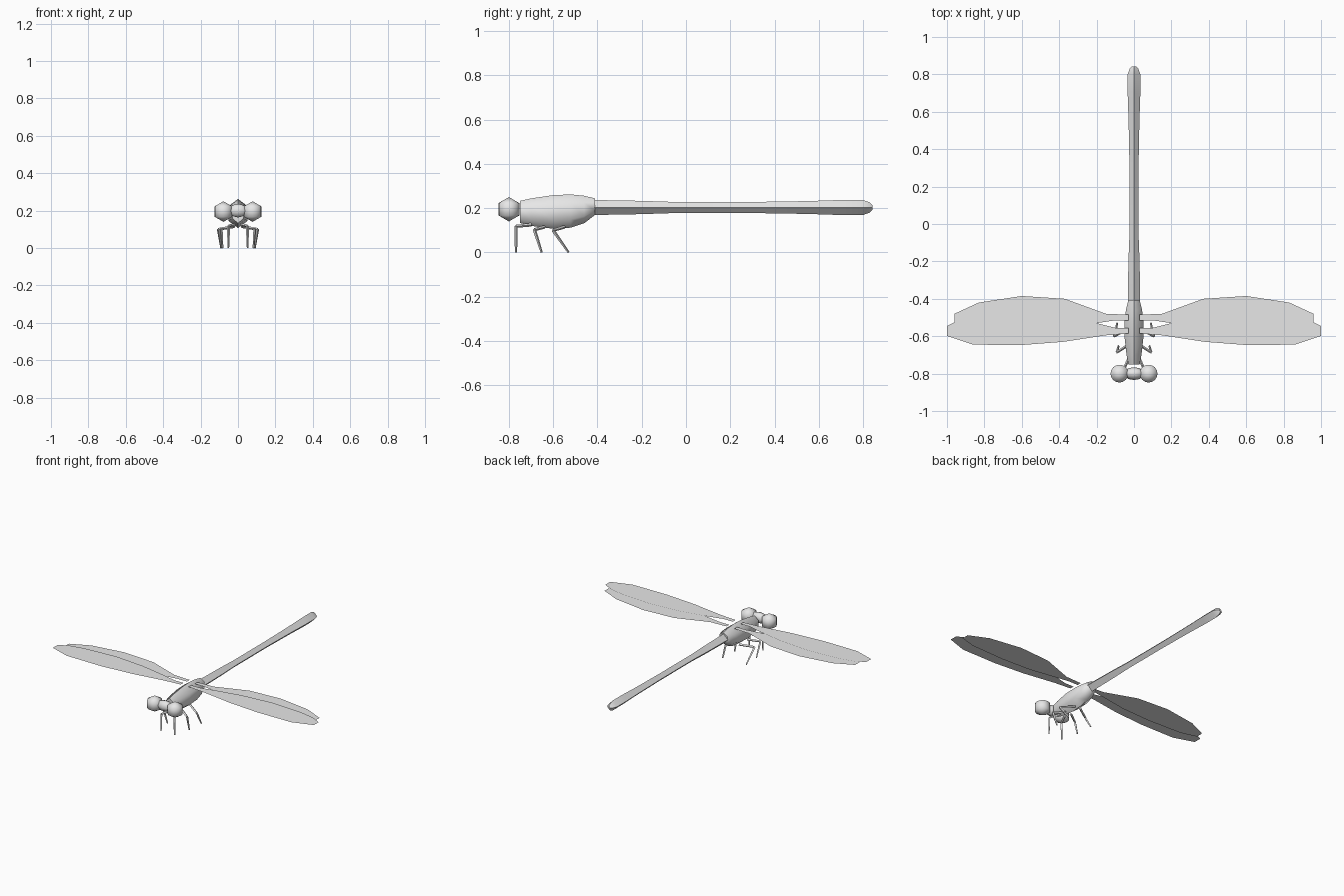
import bpy, bmesh, math
from mathutils import Vector

if "Cube" in bpy.data.objects:
    bpy.data.objects.remove(bpy.data.objects["Cube"])

grey = bpy.data.materials.new("light grey")
grey.diffuse_color = (0.8, 0.8, 0.8, 1)
grey.use_nodes = True
grey.node_tree.nodes["Principled BSDF"].inputs["Base Color"].default_value = grey.diffuse_color


def finish(name, bm, smooth=0):
    """Turn a bmesh into a named object, optionally smoothed below an angle."""
    bmesh.ops.recalc_face_normals(bm, faces=bm.faces)
    me = bpy.data.meshes.new(name)
    bm.to_mesh(me)
    bm.free()
    me.materials.append(grey)
    ob = bpy.data.objects.new(name, me)
    bpy.context.collection.objects.link(ob)
    if smooth:
        bpy.ops.object.select_all(action='DESELECT')
        ob.select_set(True)
        bpy.context.view_layer.objects.active = ob
        bpy.ops.object.shade_smooth_by_angle(angle=math.radians(smooth))
    return ob


def loft(name, sections, sides, smooth):
    """Skin rings along y; each section is (y, centre z, half width, half height)."""
    bm = bmesh.new()
    rings = []
    for y, z, rx, rz in sections:
        ring = []
        for i in range(sides):
            a = 2 * math.pi * i / sides
            ring.append(bm.verts.new((rx * math.sin(a), y, z + rz * math.cos(a))))
        rings.append(ring)
    for a, b in zip(rings, rings[1:]):
        for i in range(sides):
            j = (i + 1) % sides
            bm.faces.new((a[i], a[j], b[j], b[i]))
    bm.faces.new(rings[0])
    bm.faces.new(rings[-1])
    return finish(name, bm, smooth)


def ball(name, loc, size, segs, rings, smooth):
    bm = bmesh.new()
    bmesh.ops.create_uvsphere(bm, u_segments=segs, v_segments=rings, radius=1)
    for v in bm.verts:
        v.co = Vector(loc) + Vector(v.co[k] * size[k] for k in range(3))
    return finish(name, bm, smooth)


def rod(bm, a, b, r0, r1):
    """Four-sided tapered rod between two points."""
    a, b = Vector(a), Vector(b)
    d = b - a
    m = d.to_track_quat('Z', 'Y').to_matrix().to_4x4()
    m.translation = (a + b) / 2
    bmesh.ops.create_cone(bm, cap_ends=True, segments=4, radius1=r0, radius2=r1,
                          depth=d.length, matrix=m)


# thorax
loft("thorax", [(-0.75, 0.183, 0.035, 0.05), (-0.70, 0.182, 0.046, 0.062),
                (-0.60, 0.183, 0.059, 0.076), (-0.52, 0.187, 0.058, 0.075),
                (-0.46, 0.194, 0.05, 0.062), (-0.41, 0.207, 0.036, 0.037)], 6, 65)

# long abdomen with a diamond section
loft("abdomen", [(-0.42, 0.203, 0.033, 0.034), (-0.2, 0.203, 0.03, 0.03),
                 (-0.05, 0.203, 0.024, 0.025), (0.3, 0.203, 0.024, 0.025),
                 (0.55, 0.203, 0.029, 0.029), (0.7, 0.203, 0.034, 0.034),
                 (0.80, 0.203, 0.034, 0.034), (0.83, 0.203, 0.023, 0.023),
                 (0.843, 0.203, 0.01, 0.01)], 4, 50)

# head and large eyes
ball("head", (0, -0.8, 0.2), (0.056, 0.034, 0.037), 12, 4, 70)
for side, label in ((-1, "left"), (1, "right")):
    ball(label + "_eye", (side * 0.078, -0.8, 0.195), (0.055, 0.055, 0.055), 16, 3, 70)

# wings: flat outlines, front pair slightly above the rear pair
front_wing = [(0.03, -0.585), (0.15, -0.595), (0.38, -0.63), (0.6, -0.647), (0.86, -0.645),
              (1.0, -0.598), (1.0, -0.545), (0.93, -0.51), (0.83, -0.49), (0.6, -0.475),
              (0.38, -0.495), (0.2, -0.53), (0.1, -0.555), (0.03, -0.555)]
rear_wing = [(0.03, -0.485), (0.15, -0.48), (0.37, -0.4), (0.6, -0.385), (0.83, -0.42),
             (0.96, -0.48), (0.96, -0.53), (0.85, -0.56), (0.6, -0.57), (0.38, -0.56),
             (0.2, -0.53), (0.1, -0.515), (0.03, -0.515)]
for side, label in ((-1, "left"), (1, "right")):
    for part, outline, z in (("front", front_wing, 0.257), ("rear", rear_wing, 0.251)):
        bm = bmesh.new()
        f = bm.faces.new([bm.verts.new((side * x, y, z)) for x, y in outline])
        f.normal_update()
        up = f.normal.z > 0
        ob = finish(f"{label}_{part}_wing", bm)
        if (ob.data.polygons[0].normal.z > 0) is False:
            ob.data.flip_normals()

# legs: hip, knee, foot
legs = {"front": ((0.02, -0.70, 0.125), (0.05, -0.768, 0.118), (0.052, -0.768, 0.0)),
        "middle": ((0.02, -0.64, 0.115), (0.09, -0.685, 0.103), (0.083, -0.652, 0.0)),
        "rear": ((0.02, -0.55, 0.115), (0.105, -0.60, 0.1), (0.09, -0.53, 0.0))}
for side, label in ((-1, "left"), (1, "right")):
    for part, pts in legs.items():
        hip, knee, foot = [(side * x, y, z) for x, y, z in pts]
        bm = bmesh.new()
        rod(bm, hip, knee, 0.008, 0.007)
        rod(bm, knee, foot, 0.008, 0.005)
        finish(f"{label}_{part}_leg", bm)
